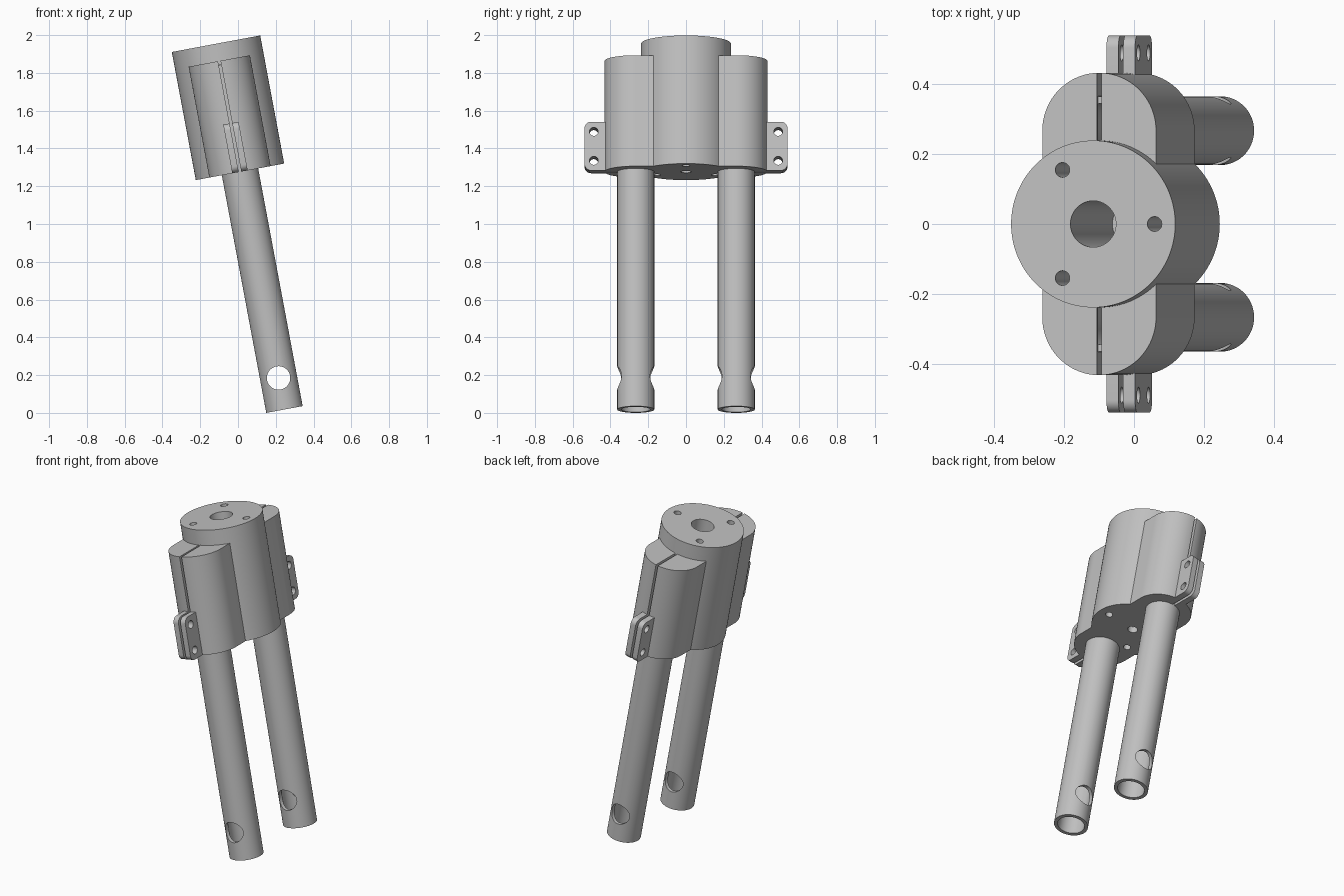
import bpy, bmesh
from math import radians, sin, cos, pi
from mathutils import Matrix

if "Cube" in bpy.data.objects:
    bpy.data.objects.remove(bpy.data.objects["Cube"], do_unlink=True)

grey = bpy.data.materials.new("plain_grey")
grey.use_nodes = True
COLOR = (0.53, 0.53, 0.53, 1)
grey.diffuse_color = COLOR
grey.node_tree.nodes["Principled BSDF"].inputs["Base Color"].default_value = COLOR

# Heights along the leg axis, measured from the leg ends
BASE, LOBE_TOP, TOP = 1.28, 1.877, 1.97
LEG_Y, LEG_R, LOBE_R, HUB_R = 0.266, 0.098, 0.165, 0.238
TILT = Matrix.Translation((0.246, 0, 0.018)) @ Matrix.Rotation(radians(-10.6), 4, 'Y')


def make(name, bm):
    mesh = bpy.data.meshes.new(name)
    bm.to_mesh(mesh)
    bm.free()
    mesh.materials.append(grey)
    obj = bpy.data.objects.new(name, mesh)
    bpy.context.collection.objects.link(obj)
    return obj


def rod(name, x, y, z0, z1, r, sides=96):
    bm = bmesh.new()
    bmesh.ops.create_cone(bm, cap_ends=True, segments=sides, radius1=r, radius2=r, depth=z1 - z0,
                          matrix=Matrix.Translation((x, y, (z0 + z1) / 2)))
    return make(name, bm)


def cross_rod(name, axis, loc, r, length):
    bm = bmesh.new()
    turn = Matrix.Rotation(pi / 2, 4, 'Y' if axis == 'X' else 'X')
    bmesh.ops.create_cone(bm, cap_ends=True, segments=48, radius1=r, radius2=r, depth=length,
                          matrix=Matrix.Translation(loc) @ turn)
    return make(name, bm)


def box(name, loc, size, round_x=0):
    bm = bmesh.new()
    bmesh.ops.create_cube(bm, size=1, matrix=Matrix.Translation(loc) @ Matrix.Diagonal((*size, 1)))
    if round_x:
        edges = [e for e in bm.edges if abs(e.verts[0].co.x - e.verts[1].co.x) > size[0] / 2]
        bmesh.ops.bevel(bm, geom=edges, offset=round_x, segments=8, profile=0.5, affect='EDGES')
    return make(name, bm)


def combine(target, tool, operation):
    mod = target.modifiers.new("combine", 'BOOLEAN')
    mod.object, mod.operation, mod.solver = tool, operation, 'EXACT'
    bpy.context.view_layer.objects.active = target
    bpy.ops.object.modifier_apply(modifier=mod.name)
    bpy.data.objects.remove(tool, do_unlink=True)


# Clamp body: hub, two side lobes, clamping ears
body = rod("clamp_body", 0, 0, BASE, TOP, HUB_R, 128)
for s in (-1, 1):
    lobe_h, lobe_mid = LOBE_TOP - BASE, (LOBE_TOP + BASE) / 2
    lobe = rod("lobe", 0, s * LEG_Y, BASE, LOBE_TOP, LOBE_R)
    combine(lobe, box("web", (0, s * LEG_Y / 2, lobe_mid), (2 * LOBE_R, LEG_Y, lobe_h)), 'UNION')
    combine(body, lobe, 'UNION')
    ear = box("ear", (0, s * 0.459, BASE + 0.131), (0.083, 0.157, 0.262), 0.035)
    combine(body, ear, 'UNION')

# Leg sockets, clamping slits and ear screw holes
for s in (-1, 1):
    combine(body, rod("socket", 0, s * LEG_Y, BASE - 0.05, LOBE_TOP - 0.02, LEG_R + 0.0005), 'DIFFERENCE')
    combine(body, box("slit", (0, s * 0.4, (BASE + LOBE_TOP) / 2), (0.014, 0.322, 0.7)), 'DIFFERENCE')
    for h in (0.053, 0.209):
        combine(body, cross_rod("ear_hole", 'X', (0, s * 0.488, BASE + h), 0.023, 0.2), 'DIFFERENCE')

# Stepped centre bore and three through holes
combine(body, rod("bore", 0, 0, BASE + 0.04, TOP + 0.05, 0.066), 'DIFFERENCE')
combine(body, rod("small_bore", 0, 0, BASE - 0.05, BASE + 0.1, 0.028, 48), 'DIFFERENCE')
for i in range(3):
    a = 2 * pi * i / 3
    combine(body, rod("screw_hole", 0.178 * cos(a), 0.178 * sin(a), BASE - 0.05, TOP + 0.05, 0.021, 48),
            'DIFFERENCE')

# Hollow legs with a cross hole near the end
parts = [body]
for name, s in (("front_leg", -1), ("back_leg", 1)):
    leg = rod(name, 0, s * LEG_Y, 0, LOBE_TOP - 0.021, LEG_R)
    combine(leg, rod("leg_bore", 0, s * LEG_Y, -0.05, LOBE_TOP, 0.077), 'DIFFERENCE')
    combine(leg, cross_rod("pin_hole", 'Y', (0, s * LEG_Y, 0.17), 0.062, 0.4), 'DIFFERENCE')
    parts.append(leg)

# Tilt everything and shade
bpy.ops.object.select_all(action='DESELECT')
for obj in parts:
    obj.data.transform(TILT)
    obj.select_set(True)
    bpy.context.view_layer.objects.active = obj
bpy.ops.object.shade_smooth_by_angle(angle=radians(30))
